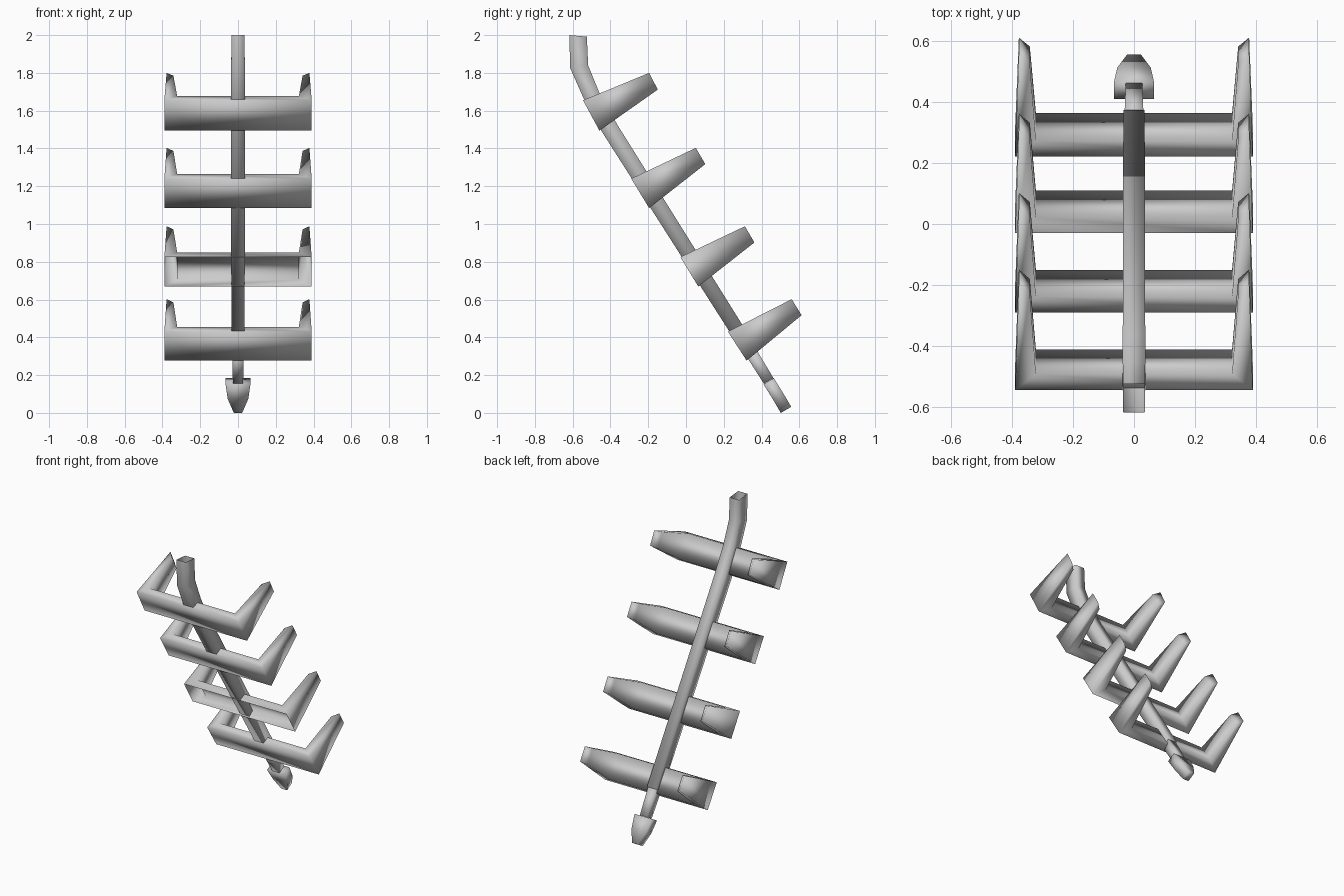
import bpy, bmesh
from math import sin, cos, radians

if "Cube" in bpy.data.objects:
    bpy.data.objects.remove(bpy.data.objects["Cube"])


def loft(name, rings, caps=(True, True), skip=()):
    """Skin four-point rings; skip holds (segment, side) pairs left open."""
    bm = bmesh.new()
    vs = [[bm.verts.new(p) for p in r] for r in rings]
    for i in range(len(vs) - 1):
        for k in range(4):
            if (i, k) not in skip:
                j = (k + 1) % 4
                bm.faces.new((vs[i][k], vs[i][j], vs[i + 1][j], vs[i + 1][k]))
    if caps[0]:
        bm.faces.new(vs[0])
    if caps[1]:
        bm.faces.new(vs[-1])
    bmesh.ops.recalc_face_normals(bm, faces=bm.faces)
    for f in bm.faces:
        f.smooth = True
    me = bpy.data.meshes.new(name)
    bm.to_mesh(me)
    bm.free()
    ob = bpy.data.objects.new(name, me)
    bpy.context.collection.objects.link(ob)
    return ob


def strip(name, profile, caps=(True, True)):
    """Profile rows: front (y, z), back (y, z), half width in x."""
    rings = [[(-w, *f), (w, *f), (w, *b), (-w, *b)] for f, b, w in profile]
    return loft(name, rings, caps)


# bent square pole, open at the top
strip("pole", [
    ((-0.618, 2.0), (-0.525, 1.992), 0.035),
    ((-0.613, 1.825), (-0.518, 1.84), 0.036),
    ((-0.542, 1.665), (-0.455, 1.685), 0.037),
    ((-0.44, 1.48), (-0.36, 1.52), 0.037),
    ((0.313, 0.3), (0.374, 0.345), 0.035)], caps=(False, True))

# thin stalk below the pole
strip("stalk", [
    ((0.313, 0.31), (0.366, 0.347), 0.031),
    ((0.412, 0.155), (0.463, 0.184), 0.027)])

# tapered foot blade
strip("foot_blade", [
    ((0.41, 0.152), (0.465, 0.184), 0.066),
    ((0.458, 0.075), (0.513, 0.107), 0.055),
    ((0.502, 0.0), (0.557, 0.032), 0.022)])


def bracket(name, y0, z0, tilt, hollow=False):
    """U-shaped rung: crossbar with two tapering prongs."""
    c, s = cos(radians(tilt)), sin(radians(tilt))

    def pt(x, t, low):
        # t runs from bar back (0) to prong tip (1), on upper or lower edge
        a, b = ((0.095, -0.156), (0.392, 0.077)) if low else ((0, 0), (0.342, 0.163))
        y, z = a[0] + (b[0] - a[0]) * t, a[1] + (b[1] - a[1]) * t
        return (x, y0 + y * c - z * s, z0 + y * s + z * c)

    def ring(side, xo, to, xi, ti):
        return [pt(side * xo, to, 0), pt(side * xo, to, 1),
                pt(side * xi, ti, 1), pt(side * xi, ti, 0)]

    tip, corner = (0.378, 1.0, 0.342, 0.9), (0.39, 0.0, 0.322, 0.15)
    rings = [ring(-1, *tip), ring(-1, *corner), ring(1, *corner), ring(1, *tip)]
    loft(name, rings, skip={(1, 0)} if hollow else ())


# four brackets down the pole, the third with an open front
for i, (y, z, tilt) in enumerate([(-0.545, 1.655, -3), (-0.29, 1.24, 0),
                                  (-0.03, 0.825, 0), (0.222, 0.43, 1.5)]):
    bracket(f"bracket_{i + 1}", y, z, tilt, hollow=(i == 2))
